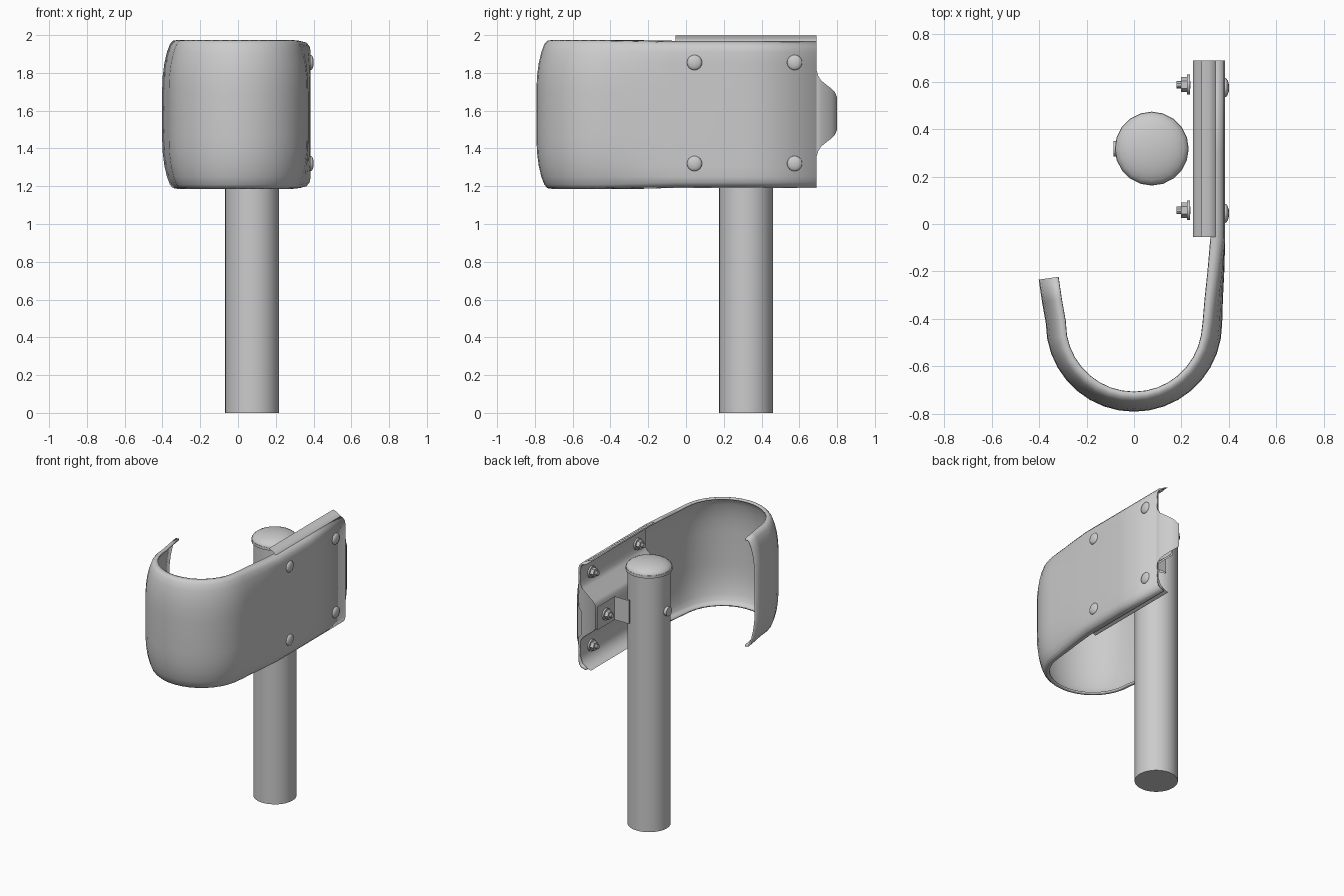
import bpy, bmesh, math
from mathutils import Vector, Matrix

if "Cube" in bpy.data.objects:
    bpy.data.objects.remove(bpy.data.objects["Cube"])

steel = bpy.data.materials.new("galvanised_grey")
steel.use_nodes = True
GREY = (0.6, 0.6, 0.6, 1)
steel.diffuse_color = GREY
steel.node_tree.nodes["Principled BSDF"].inputs["Base Color"].default_value = GREY

MID = 1.585               # height of the rail's centre line
FACE = 0.385              # outer face of the rail
POST = Vector((0.075, 0.318, 0))


def finish(name, bm, angle=35):
    bmesh.ops.recalc_face_normals(bm, faces=bm.faces)
    mesh = bpy.data.meshes.new(name)
    bm.to_mesh(mesh)
    bm.free()
    mesh.materials.append(steel)
    obj = bpy.data.objects.new(name, mesh)
    bpy.context.collection.objects.link(obj)
    bpy.ops.object.select_all(action='DESELECT')
    obj.select_set(True)
    bpy.context.view_layer.objects.active = obj
    bpy.ops.object.shade_smooth_by_angle(angle=math.radians(angle))
    return obj


def sheet(name, rows, thickness, angle=35):
    """Skin rows of points and give the sheet a thickness."""
    bm = bmesh.new()
    grid = [[bm.verts.new(p) for p in row] for row in rows]
    for a, b in zip(grid, grid[1:]):
        for i in range(len(a) - 1):
            bm.faces.new((a[i], a[i + 1], b[i + 1], b[i]))
    bmesh.ops.solidify(bm, geom=bm.faces[:], thickness=thickness)
    return finish(name, bm, angle)


def rod(name, start, length, radius, sides=16, axis='Z'):
    """Cylinder from a start point along +x or +z."""
    bm = bmesh.new()
    bmesh.ops.create_cone(bm, cap_ends=True, segments=sides, radius1=radius,
                          radius2=radius, depth=length)
    bmesh.ops.translate(bm, verts=bm.verts, vec=(0, 0, length / 2))
    if axis == 'X':
        bmesh.ops.rotate(bm, verts=bm.verts, matrix=Matrix.Rotation(math.pi / 2, 3, 'Y'))
    bmesh.ops.translate(bm, verts=bm.verts, vec=start)
    return finish(name, bm)


def dome(name, centre, scale, segments=16):
    bm = bmesh.new()
    bmesh.ops.create_uvsphere(bm, u_segments=segments, v_segments=12, radius=1)
    bmesh.ops.scale(bm, verts=bm.verts, vec=scale)
    bmesh.ops.translate(bm, verts=bm.verts, vec=centre)
    return finish(name, bm, 60)


# Post with a shallow domed cap
rod("post", POST, 1.87, 0.143, 32)
rod("post_cap_rim", POST + Vector((0, 0, 1.855)), 0.02, 0.156, 20)
dome("post_cap", POST + Vector((0, 0, 1.87)), (0.156, 0.156, 0.055), 20)
rod("post_bolt", (-0.087, POST.y, MID), 0.04, 0.033, 12, 'X')

# Curved end plate: plan path from the rail round to the free end
path = [Vector((FACE, y)) for y in (0.69, 0.3, -0.06)]
path += [Vector((0.381, -0.2)), Vector((0.375, -0.32))]
ARC = 18
for i in range(ARC + 1):
    t = math.pi * i / ARC
    path.append(Vector((0.372 * math.cos(t), -0.42 - 0.372 * math.sin(t))))
path += [Vector((-0.388, -0.33)), Vector((-0.402, -0.235))]

# Half cross-sections as (inward depth, height from centre)
curled = [(0, 0), (0, 0.12), (0.003, 0.2), (0.012, 0.27), (0.026, 0.33),
          (0.042, 0.372), (0.058, 0.39), (0.083, 0.394)]
flat = [(0, 0), (0, 0.12), (0, 0.2), (0, 0.27), (0, 0.33),
        (0.006, 0.36), (0.022, 0.38), (0.06, 0.39)]
rows = []
for i, p in enumerate(path):
    d = (path[min(i + 1, len(path) - 1)] - path[max(i - 1, 0)]).normalized()
    inward = Vector((d.y, -d.x))
    blend = min(1, max(0, (-0.06 - p.y) / 0.4)) if i < 8 else 1
    half = [(a[0] + (b[0] - a[0]) * blend, a[1] + (b[1] - a[1]) * blend)
            for a, b in zip(flat, curled)]
    section = [(a, -h) for a, h in reversed(half[1:])] + half
    rows.append([(*(p + inward * a), MID - 0.005 + h) for a, h in section])


def inner_skin(rows, t):
    """Place the plate's inner skin behind its outer one."""
    bm = bmesh.new()
    outer = [[bm.verts.new(p) for p in r] for r in rows]
    for a, b in zip(outer, outer[1:]):
        for k in range(len(a) - 1):
            bm.faces.new((a[k], b[k], b[k + 1], a[k + 1]))
    obj = finish("curved_end_plate", bm, 40)
    # the outward side faces away from the hook's centre
    obj.data.update()
    if obj.data.polygons[len(rows[0]) // 2].normal.x < 0:
        obj.data.flip_normals()
    mod = obj.modifiers.new("thickness", 'SOLIDIFY')
    mod.thickness = t
    mod.offset = -1
    return obj


inner_skin(rows, 0.012)

# Corrugated rail behind the plate
wave = [(0.285, 0.413), (0.315, 0.402), (0.35, 0.375), (0.367, 0.33), (0.367, 0.21),
        (0.35, 0.18), (0.265, 0.11), (0.25, 0.085)]
wave = wave + [(x, -h) for x, h in reversed(wave)]
sheet("corrugated_rail", [[(x, y, MID + h * 0.97 + 0.012) for x, h in wave]
                          for y in (-0.055, 0.69)], 0.009)

# Tongue curling inward past the rail's end
tongue = [(FACE, 0.685, 0.25), (0.382, 0.70, 0.2), (0.375, 0.715, 0.175), (0.36, 0.74, 0.155),
          (0.335, 0.772, 0.13), (0.31, 0.79, 0.11), (0.282, 0.8, 0.085)]
sheet("end_tongue", [[(x, y, MID + s * h) for s in (-1, 1)] for x, y, h in tongue], 0.006)

# Brackets clamping the rail to the post, one each side
for side, label in ((1, "back"), (-1, "front")):
    plan = [(0.24, 0.365), (0.24, 0.161), (0.125, 0.161), (0.125, 0.148), (0.16, 0.135)]
    sheet(label + "_bracket", [[(x, POST.y + side * y, MID + h) for h in (-0.085, 0.085)]
                               for x, y in plan], 0.008, 20)

# Bolts: domed heads on the face, washers, nuts and studs behind
def nut_set(label, x, y, z):
    rod(label + "_washer", (x - 0.012, y, z), 0.012, 0.042, 16, 'X')
    rod(label + "_nut", (x - 0.037, y, z), 0.026, 0.032, 6, 'X')
    rod(label + "_stud", (x - 0.057, y, z), 0.06, 0.016, 10, 'X')


for y, end in ((0.045, "front"), (0.575, "back")):
    for h, level in ((0.27, "upper"), (-0.265, "lower")):
        label = end + "_" + level
        dome(label + "_bolt_head", (FACE, y, MID + h), (0.016, 0.04, 0.04))
        nut_set(label, 0.362, y, MID + h)
    nut_set(end + "_bracket", 0.236, y + 0.013, MID)
